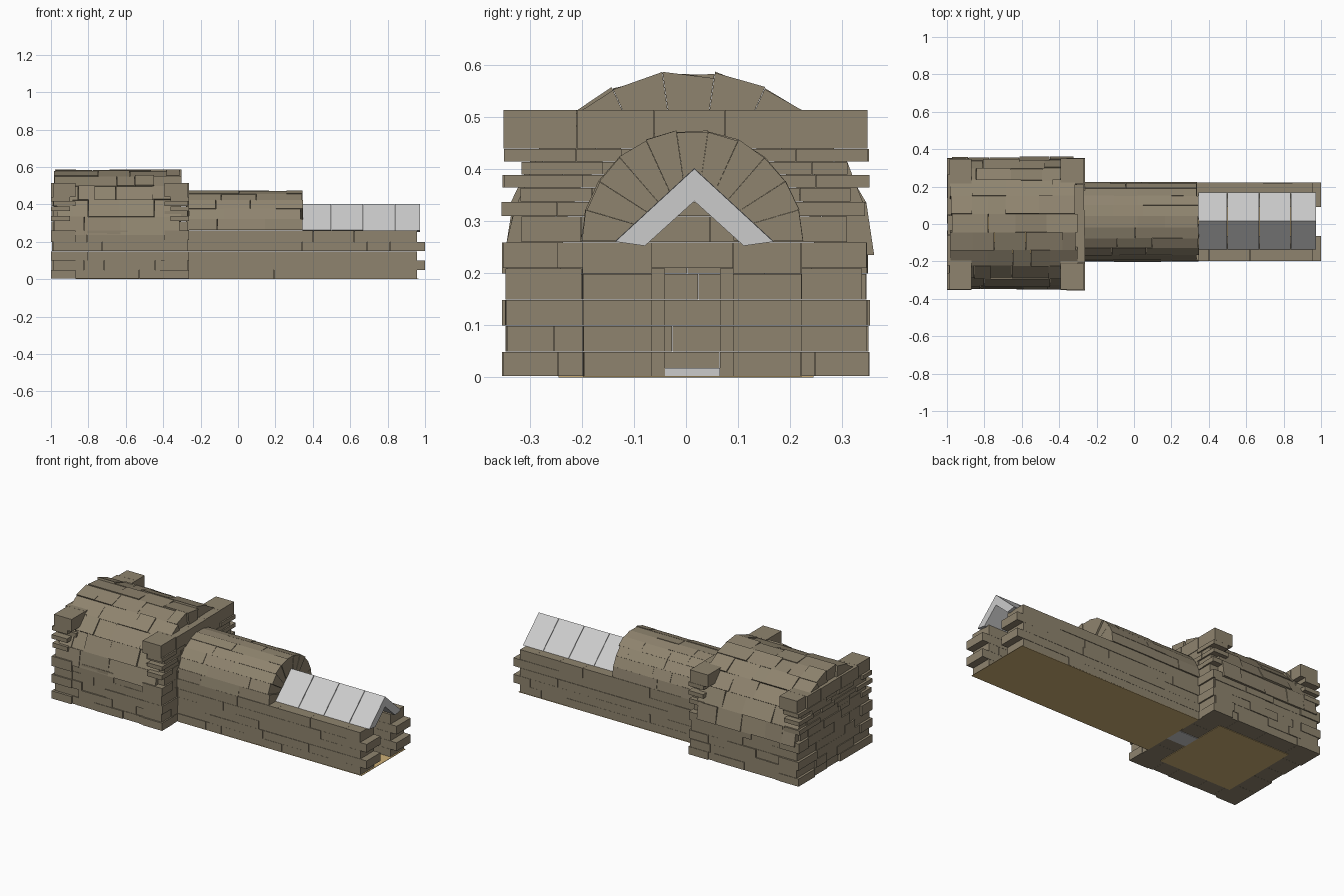
import bpy, bmesh, math, random

if "Cube" in bpy.data.objects:
    bpy.data.objects.remove(bpy.data.objects["Cube"])

random.seed(7)
GAP = 0.0007


def material(name, rgb):
    m = bpy.data.materials.new(name)
    m.diffuse_color = (*rgb, 1)
    m.use_nodes = True
    m.node_tree.nodes["Principled BSDF"].inputs["Base Color"].default_value = m.diffuse_color
    return m


STONE = material("brown stone", (0.275, 0.231, 0.158))
SLAB = material("pale grey slab", (0.60, 0.60, 0.60))
SAND = material("sand", (0.61, 0.43, 0.18))


def finish(bm, name, mat):
    bmesh.ops.recalc_face_normals(bm, faces=bm.faces)
    me = bpy.data.meshes.new(name)
    bm.to_mesh(me)
    bm.free()
    me.materials.append(mat)
    ob = bpy.data.objects.new(name, me)
    bpy.context.collection.objects.link(ob)
    return ob


def prism(bm, profile, x0, x1):
    """Extrude a (y, z) outline along x."""
    a = [bm.verts.new((x0, y, z)) for y, z in profile]
    b = [bm.verts.new((x1, y, z)) for y, z in profile]
    n = len(profile)
    bm.faces.new(a)
    bm.faces.new(b[::-1])
    for i in range(n):
        bm.faces.new((a[i], a[(i + 1) % n], b[(i + 1) % n], b[i]))


def box(bm, x0, x1, y0, y1, z0, z1):
    prism(bm, [(y0, z0), (y1, z0), (y1, z1), (y0, z1)], x0, x1)


def cuts(a, b, lo, hi):
    """Split a..b into random lengths between lo and hi."""
    out = [a]
    while b - out[-1] > hi:
        out.append(out[-1] + random.uniform(lo, hi))
    if len(out) > 1 and b - out[-1] < lo * 0.5:
        out.pop()
    return list(zip(out, out[1:] + [b]))


def jit(a):
    return random.uniform(-a, a)


LOW = [0.003, 0.05, 0.10, 0.15, 0.20, 0.26]
HIGH = [0.31, 0.338, 0.365, 0.39, 0.415, 0.44, 0.515]


# long walls running along x, one course at a time
def long_wall(name, x_start, x_ends, y_in, y_out, rough):
    bm = bmesh.new()
    s = 1 if y_out > y_in else -1
    for k, (z0, z1) in enumerate(zip(LOW, LOW[1:])):
        for a, b in cuts(x_start, x_ends[k % 2], 0.10, 0.24):
            yo = y_out - s * random.uniform(0, rough)
            box(bm, a, b - GAP, min(y_in, yo), max(y_in, yo), z0, z1 - GAP)
    finish(bm, name, STONE)


long_wall("chamber_front_wall", -0.985, (-0.275, -0.275), -0.24, -0.348, 0.010)
long_wall("chamber_back_wall", -0.985, (-0.275, -0.275), 0.24, 0.352, 0.010)
long_wall("passage_front_wall", -0.27, (0.957, 1.0), -0.065, -0.199, 0.003)
long_wall("passage_back_wall", -0.27, (0.957, 1.0), 0.090, 0.223, 0.003)


# end walls running along y, with staggered corner stones
def end_wall(name, x_out, x_in, zs, rough, door=None):
    bm = bmesh.new()
    s = 1 if x_out > x_in else -1
    for k, (z0, z1) in enumerate(zip(zs, zs[1:])):
        upper = z0 > 0.25
        last = k == len(zs) - 2
        half = 0.35 if k % 2 == 0 or last else (0.315 if upper else 0.343)
        ya, yb = -half + jit(0.005), half + jit(0.005)
        spans = [(ya, yb)]
        if door and z1 <= door[2] + 0.001:
            spans = [(ya, door[0]), (door[1], yb)]
        for p, q in spans:
            for a, b in cuts(p, q, 0.08, 0.17):
                corner = abs(a - ya) < 1e-6 or abs(b - yb) < 1e-6
                xo = x_out - s * random.uniform(0, rough)
                xi = x_in
                if corner:
                    xo = x_out - s * (0 if k % 2 == 0 else rough)
                    if upper and not last:
                        xi = x_in + s * (0.0 if k % 2 else 0.03)
                box(bm, min(xo, xi), max(xo, xi), a, b - GAP, z0, z1 - GAP)
    finish(bm, name, STONE)


DOOR_ZS = LOW[:4] + [0.21, 0.26] + HIGH
end_wall("chamber_end_wall", -1.0, -0.868, LOW + HIGH, 0.014)
end_wall("chamber_door_wall", -0.262, -0.392, DOOR_ZS, 0.008, (-0.04, 0.065, 0.21))


# barrel vaults: rings of wedge stones
def vault(name, cy, cz, r_in, r_out, x0, x1, n, rough, ragged, lo, hi):
    bm = bmesh.new()
    for i in range(n):
        t0 = math.pi * i / n + 0.001
        t1 = math.pi * (i + 1) / n - 0.001
        for a, b in cuts(x0 + jit(ragged), x1 + jit(ragged), lo, hi):
            r0, r1 = r_out + jit(rough), r_out + jit(rough)
            prof = [(cy + r * math.cos(t), cz + r * math.sin(t))
                    for r, t in ((r_in, t0), (r0, t0), (r1, t1), (r_in, t1))]
            prism(bm, prof, a, b - GAP)
    finish(bm, name, STONE)


vault("chamber_vault", 0.005, 0.235, 0.245, 0.350, -0.975, -0.312, 11, 0.007, 0.012, 0.08, 0.2)
vault("passage_vault", 0.012, 0.262, 0.080, 0.213, -0.27, 0.34, 11, 0.002, 0.008, 0.12, 0.3)

# leaning pairs of roof slabs over the entrance passage
bm = bmesh.new()
xs = [0.345, 0.50, 0.67, 0.84, 0.977]
for a, b in zip(xs, xs[1:]):
    d = jit(0.001)
    for s in (-1, 1):
        prof = [(0.016, 0.402 + d), (0.016 + s * 0.152, 0.262 + d),
                (0.016 + s * 0.095, 0.254 + d), (0.016, 0.340 + d)]
        prism(bm, prof, a, b - 0.003)
finish(bm, "gable_roof_slabs", SLAB)

# door sill
bm = bmesh.new()
box(bm, -0.395, -0.262, -0.04, 0.065, 0, 0.018)
finish(bm, "door_sill", SLAB)

# sand floors
bm = bmesh.new()
box(bm, -0.87, -0.39, -0.245, 0.245, 0.0, 0.004)
finish(bm, "chamber_floor", SAND)
bm = bmesh.new()
box(bm, -0.262, 0.965, -0.198, 0.222, 0.0, 0.0025)
finish(bm, "passage_floor", SAND)
